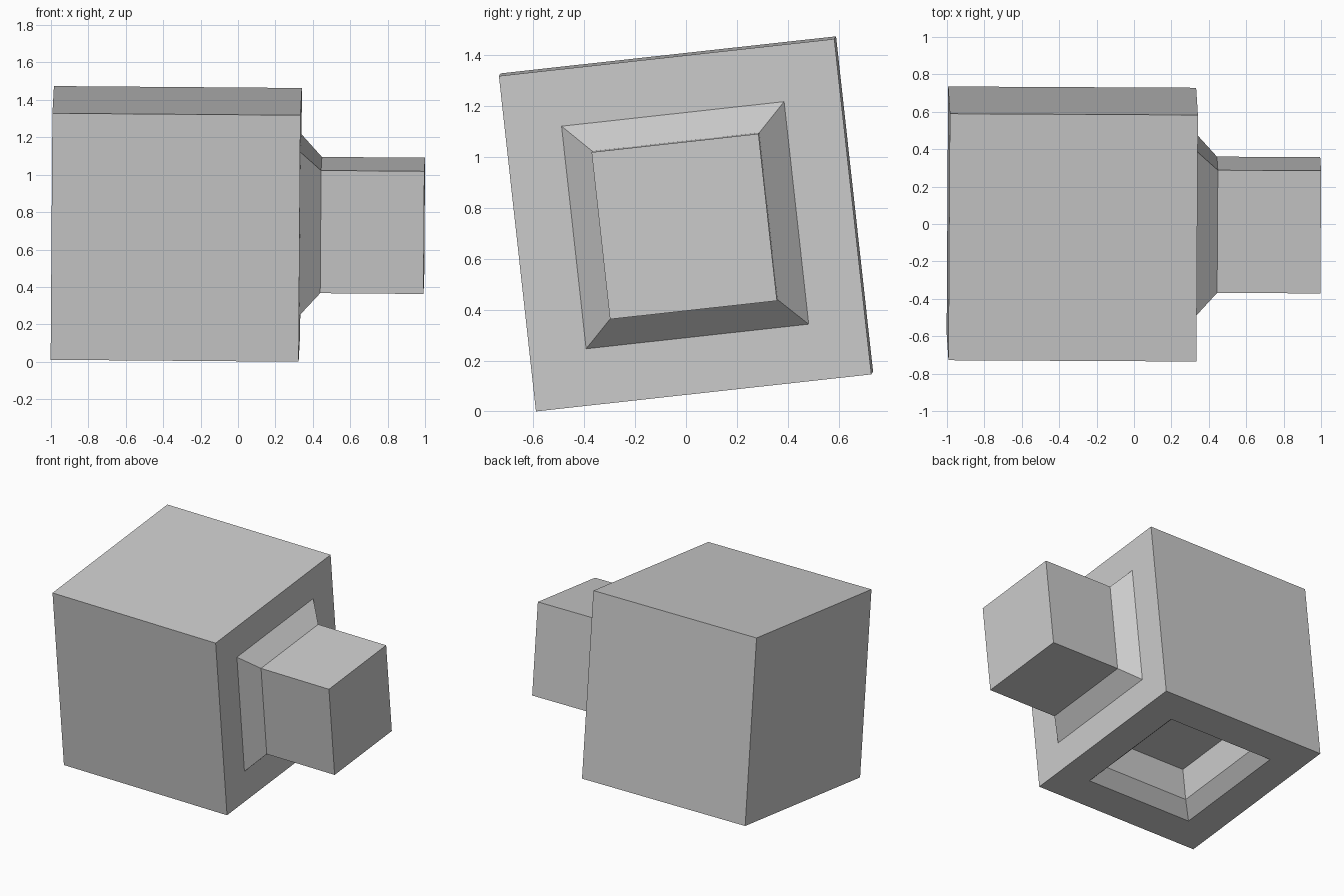
import bpy
import bmesh
import math
from mathutils import Euler, Matrix, Vector

if "Cube" in bpy.data.objects:
    bpy.data.objects.remove(bpy.data.objects["Cube"])

SIDE = 1.326

grey = bpy.data.materials.new("light grey")
grey.diffuse_color = (0.6, 0.6, 0.6, 1.0)
grey.use_nodes = True
grey.node_tree.nodes["Principled BSDF"].inputs["Base Color"].default_value = grey.diffuse_color


def face_towards(bm, direction):
    """The face whose centre lies furthest along a direction."""
    return max(bm.faces, key=lambda f: f.calc_center_median().dot(Vector(direction)))


def step(bm, face, scale, move):
    """Extrude a face, scale it about its centre and move it along its normal."""
    face.normal_update()
    normal = face.normal.copy()
    new = bmesh.ops.extrude_discrete_faces(bm, faces=[face])["faces"][0]
    centre = new.calc_center_median()
    for v in new.verts:
        v.co = centre + (v.co - centre) * scale + normal * move
    return new


bm = bmesh.new()
bmesh.ops.create_cube(bm, size=SIDE)
side_face = face_towards(bm, (1, 0, 0))
bottom_face = face_towards(bm, (0, 0, -1))

# Peg: square base, tapered collar, straight shaft
f = step(bm, side_face, 0.88 / SIDE, 0)
f = step(bm, f, 0.66 / 0.88, 0.111)
step(bm, f, 1, 0.552)

# Socket: square opening, tapered lip, straight recess
f = step(bm, bottom_face, 0.852 / SIDE, 0)
f = step(bm, f, 0.674 / 0.852, -0.088)
step(bm, f, 1, -0.242)

# Slight tilt of the whole block
tilt = Euler((math.radians(6.3), math.radians(0.45), math.radians(-0.3))).to_matrix().to_4x4()
bm.transform(Matrix.Translation((-0.33, 0.0, 0.737)) @ tilt)
bmesh.ops.recalc_face_normals(bm, faces=bm.faces)

mesh = bpy.data.meshes.new("peg_and_socket_block")
bm.to_mesh(mesh)
bm.free()
mesh.materials.append(grey)
block = bpy.data.objects.new("peg_and_socket_block", mesh)
bpy.context.collection.objects.link(block)
